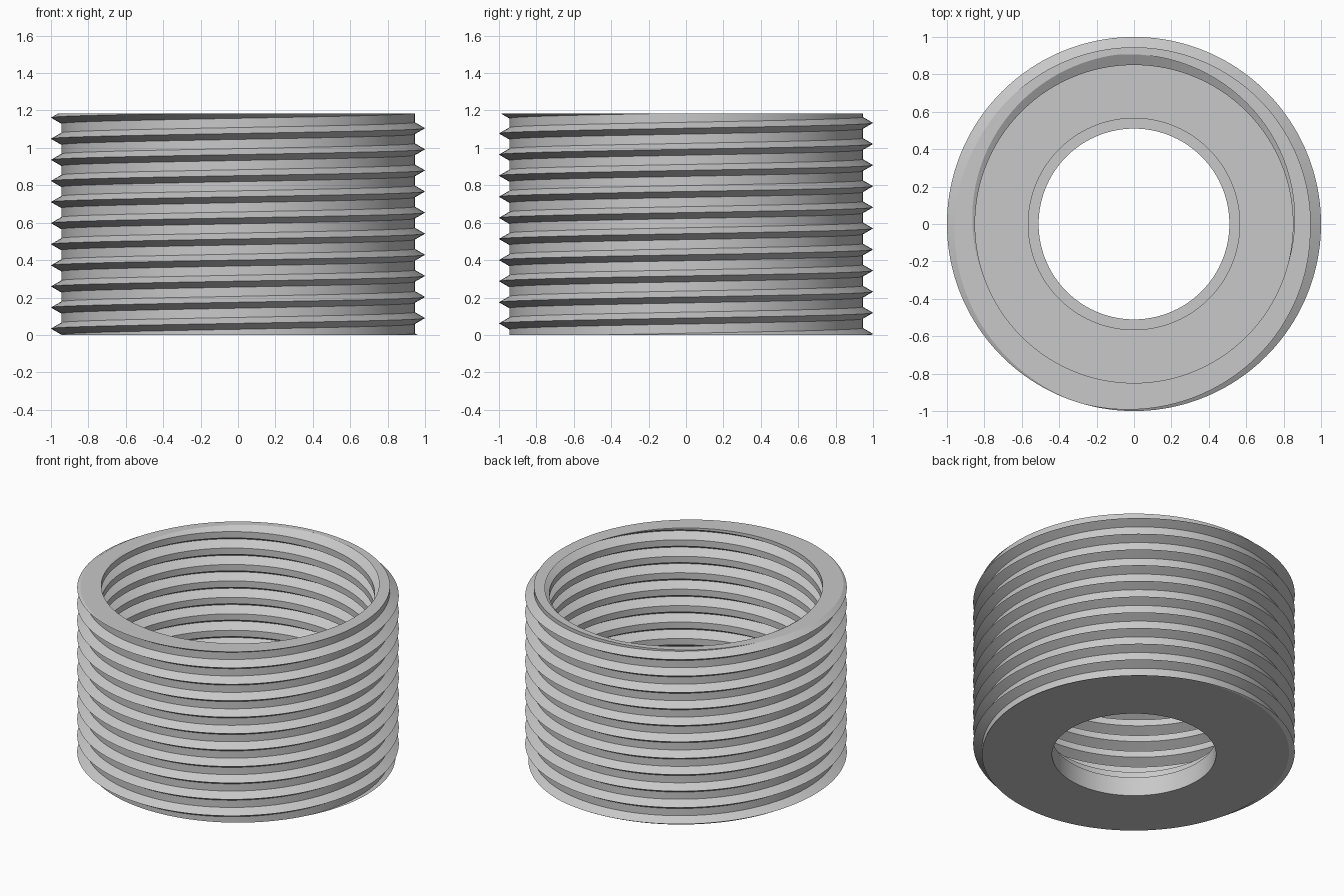
import bpy, bmesh
from math import sin, cos, pi, tan, radians

cube = bpy.data.objects.get("Cube")
if cube:
    bpy.data.objects.remove(cube, do_unlink=True)

SIDES = 160
HEIGHT = 1.185
PITCH = 0.1128
LIP_TOP = 0.13      # top of the lip around the bottom hole
FLOOR = 0.20        # floor where the inner thread starts

bm = bmesh.new()


def thread(root, tip, phase, bottom, top):
    """Helical V-thread wall, trimmed flat at its bottom and top."""
    half = abs(tip - root) * tan(radians(30))
    rows = [(r, phase % PITCH + k * PITCH + dz)
            for k in range(-3, 14)
            for r, dz in ((root, -half), (tip, 0), (root, half))]
    cols = []
    for j in range(SIDES):
        a = 2 * pi * j / SIDES
        lift = PITCH * j / SIDES
        cols.append([bm.verts.new((r * cos(a), r * sin(a), z + lift)) for r, z in rows])
    faces = []
    for j in range(SIDES):
        # the last column joins the first one a full turn higher
        shift = 3 if j == SIDES - 1 else 0
        a, b = cols[j], cols[(j + 1) % SIDES]
        for i in range(len(rows) - 4):
            faces.append(bm.faces.new((a[i], b[i + shift], b[i + shift + 1], a[i + 1])))
    loose = [v for col in cols for v in col if not v.link_faces]
    bmesh.ops.delete(bm, geom=loose, context='VERTS')
    for z, side in ((bottom, -1), (top, 1)):
        faces = [f for f in faces if f.is_valid]
        edges = {e for f in faces for e in f.edges}
        verts = {v for f in faces for v in f.verts}
        before = set(bm.faces) - set(faces)
        bmesh.ops.bisect_plane(bm, geom=list(verts) + list(edges) + faces, dist=1e-6,
                               plane_co=(0, 0, z), plane_no=(0, 0, side), clear_outer=True)
        faces = [f for f in bm.faces if f not in before]


def stepped_hole(profile):
    """Revolved wall through the given radius and height pairs."""
    rings = [[bm.verts.new((r * cos(2 * pi * j / SIDES), r * sin(2 * pi * j / SIDES), z))
              for j in range(SIDES)] for r, z in profile]
    for lo, hi in zip(rings, rings[1:]):
        for j in range(SIDES):
            k = (j + 1) % SIDES
            bm.faces.new((lo[j], lo[k], hi[k], hi[j]))


def flat_cap(z):
    """Flat annulus between the two open rims at this height."""
    rim = [e for e in bm.edges if e.is_boundary
           and all(abs(v.co.z - z) < 1e-5 for v in e.verts)]
    bmesh.ops.triangle_fill(bm, edges=rim, use_beauty=True, normal=(0, 0, 1))


# outer thread, inner thread and stepped bottom hole
thread(0.945, 1.0, 0.09, 0, HEIGHT)
thread(0.85, 0.91, 1.155, FLOOR, HEIGHT)
stepped_hole([(0.51, 0), (0.51, LIP_TOP), (0.565, LIP_TOP), (0.565, FLOOR)])

# underside, floor and top rim
for level in (0, FLOOR, HEIGHT):
    flat_cap(level)

bmesh.ops.remove_doubles(bm, verts=bm.verts, dist=1e-5)
bmesh.ops.recalc_face_normals(bm, faces=bm.faces)

mesh = bpy.data.meshes.new("threaded_ring")
bm.to_mesh(mesh)
bm.free()
ring = bpy.data.objects.new("threaded_ring", mesh)
bpy.context.collection.objects.link(ring)

# plain grey metal
grey = (0.58, 0.58, 0.58, 1)
mat = bpy.data.materials.new("light_grey")
mat.use_nodes = True
mat.diffuse_color = grey
for node in mat.node_tree.nodes:
    if node.type == 'BSDF_PRINCIPLED':
        node.inputs["Base Color"].default_value = grey
mesh.materials.append(mat)

bpy.ops.object.select_all(action='DESELECT')
ring.select_set(True)
bpy.context.view_layer.objects.active = ring
bpy.ops.object.shade_smooth_by_angle(angle=radians(20))
